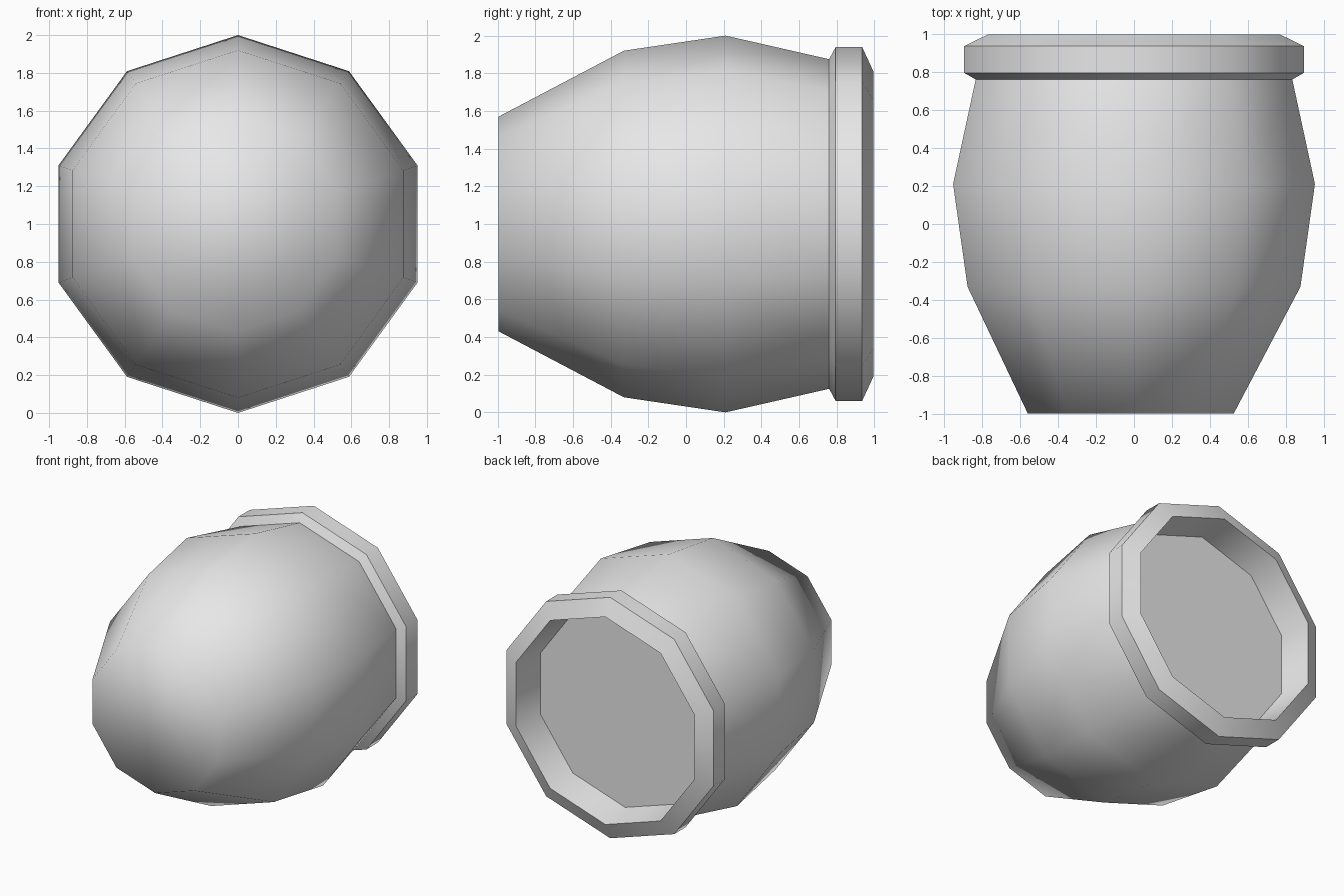
import bpy, bmesh, math

cube = bpy.data.objects.get("Cube")
if cube:
    bpy.data.objects.remove(cube, do_unlink=True)

SIDES = 10

grey = bpy.data.materials.new("plain grey")
grey.use_nodes = True
grey.diffuse_color = (0.8, 0.8, 0.8, 1)
grey.node_tree.nodes["Principled BSDF"].inputs["Base Color"].default_value = (0.8, 0.8, 0.8, 1)


def lathe(name, profile, cap_start=False, cap_end=False):
    """Sweep (y, radius, x offset) points around a horizontal axis along y."""
    bm = bmesh.new()
    rings = []
    for y, r, dx in profile:
        ring = []
        for i in range(SIDES):
            t = math.tau * i / SIDES
            ring.append(bm.verts.new((r * math.sin(t) + dx, y, 1 + r * math.cos(t))))
        rings.append(ring)
    for a, b in zip(rings, rings[1:]):
        for i in range(SIDES):
            j = (i + 1) % SIDES
            bm.faces.new((a[i], a[j], b[j], b[i]))
    if cap_start:
        bm.faces.new(rings[0][::-1])
    if cap_end:
        bm.faces.new(rings[-1])
    for f in bm.faces:
        f.smooth = True
    mesh = bpy.data.meshes.new(name)
    bm.to_mesh(mesh)
    bm.free()
    mesh.materials.append(grey)
    obj = bpy.data.objects.new(name, mesh)
    bpy.context.collection.objects.link(obj)
    return obj


# Rounded pot body lying on its side, with a closed flat base at the front
lathe("pot_body", [(-0.995, 0.57, -0.017), (-0.33, 0.92, 0), (0.21, 1.0, 0), (0.76, 0.875, 0)],
      cap_start=True)

# Bevelled rim, inner wall and flat inner floor at the back
rim = lathe("pot_rim", [(0.76, 0.875, 0), (0.795, 0.94, 0), (0.935, 0.94, 0),
                        (0.995, 0.81, 0), (0.75, 0.77, 0)], cap_end=True)

# Smooth around the rim, sharp between its bands
bpy.ops.object.select_all(action='DESELECT')
rim.select_set(True)
bpy.context.view_layer.objects.active = rim
bpy.ops.object.shade_smooth_by_angle(angle=math.radians(40))
